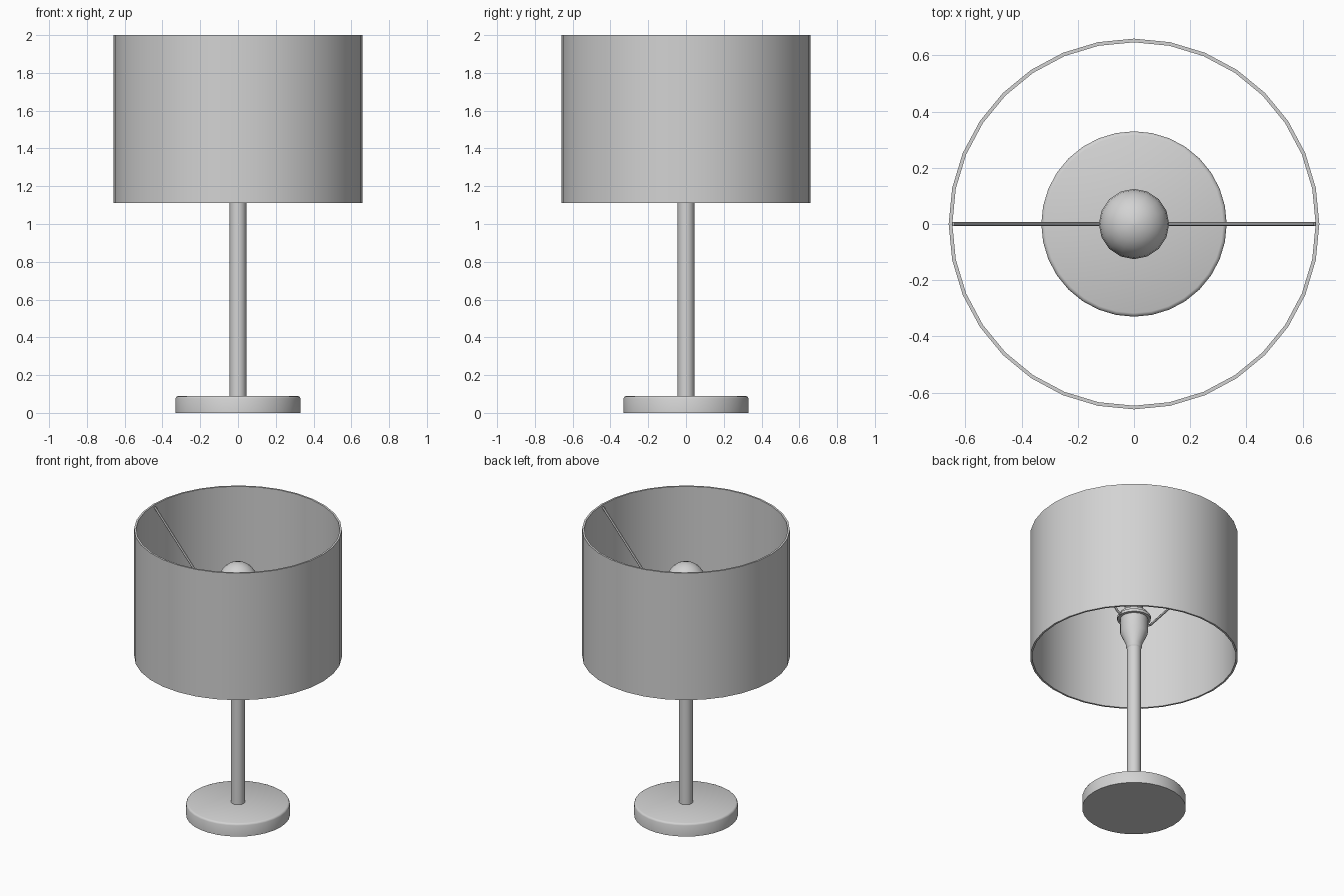
import bpy
import bmesh
import math

cube = bpy.data.objects.get("Cube")
if cube:
    bpy.data.objects.remove(cube, do_unlink=True)

# One plain grey for the whole lamp
grey = bpy.data.materials.new("light_grey")
grey.use_nodes = True
grey.diffuse_color = (0.65, 0.65, 0.65, 1)
grey.node_tree.nodes["Principled BSDF"].inputs["Base Color"].default_value = (0.65, 0.65, 0.65, 1)


def finish(obj, angle):
    """Give the object its colour and smooth shading."""
    obj.data.materials.append(grey)
    bpy.ops.object.select_all(action="DESELECT")
    obj.select_set(True)
    bpy.context.view_layer.objects.active = obj
    bpy.ops.object.shade_smooth_by_angle(angle=math.radians(angle))


def lathe(name, profile, sides=32, closed=False, angle=40):
    """Revolve (radius, z) points about z; open profiles get end caps."""
    bm = bmesh.new()
    rings = []
    for r, z in profile:
        steps = [2 * math.pi * i / sides for i in range(sides)]
        rings.append([bm.verts.new((r * math.cos(a), r * math.sin(a), z)) for a in steps])
    pairs = list(zip(rings, rings[1:]))
    if closed:
        pairs.append((rings[-1], rings[0]))
    else:
        bm.faces.new(rings[0])
        bm.faces.new(rings[-1])
    for low, high in pairs:
        for i in range(sides):
            j = (i + 1) % sides
            bm.faces.new((low[i], low[j], high[j], high[i]))
    bmesh.ops.recalc_face_normals(bm, faces=bm.faces)
    mesh = bpy.data.meshes.new(name)
    bm.to_mesh(mesh)
    bm.free()
    obj = bpy.data.objects.new(name, mesh)
    bpy.context.collection.objects.link(obj)
    finish(obj, angle)
    return obj


def rod(name, points, radius):
    """Round wire along a path, converted to a mesh."""
    curve = bpy.data.curves.new(name, "CURVE")
    curve.dimensions = "3D"
    curve.bevel_depth = radius
    curve.bevel_resolution = 1
    curve.use_fill_caps = True
    spline = curve.splines.new("POLY")
    spline.points.add(len(points) - 1)
    for p, co in zip(spline.points, points):
        p.co = (*co, 1)
    obj = bpy.data.objects.new(name, curve)
    bpy.context.collection.objects.link(obj)
    bpy.ops.object.select_all(action="DESELECT")
    obj.select_set(True)
    bpy.context.view_layer.objects.active = obj
    bpy.ops.object.convert(target="MESH")
    finish(bpy.context.object, 50)


# Base disc with a softened top edge, and the pole
lathe("base", [(0.33, 0), (0.33, 0.077), (0.326, 0.086), (0.317, 0.09)], angle=60)
lathe("pole", [(0.044, 0.08), (0.044, 1.2)], sides=24)

# Flared bulb socket
lathe("socket", [(0.044, 1.17), (0.05, 1.18), (0.05, 1.2), (0.088, 1.285),
                 (0.088, 1.43), (0.07, 1.44)], sides=24)

# Collar that holds the shade arms
lathe("shade_collar", [(0.086, 1.385), (0.107, 1.385), (0.107, 1.405), (0.086, 1.405)],
      sides=24, closed=True)

# Round bulb narrowing to its neck
bulb_radius, bulb_z = 0.125, 1.64
bulb = [(0.055, 1.42), (0.06, 1.49)]
for step in range(3, 12):
    a = math.pi * step / 12
    bulb.append((bulb_radius * math.sin(a), bulb_z - bulb_radius * math.cos(a)))
bulb.append((0.004, bulb_z + bulb_radius))
lathe("bulb", bulb, sides=16, angle=60)

# Thin-walled drum shade
lathe("shade", [(0.66, 1.11), (0.66, 2), (0.647, 2), (0.647, 1.11)], closed=True)

# Bent wire arms from the collar up to the shade rim
for side, sign in (("left", 1), ("right", -1)):
    path = [(0.095, 1.395), (0.118, 1.385), (0.14, 1.4), (0.645, 1.985)]
    rod(side + "_shade_arm", [(sign * x, 0, z) for x, z in path], 0.008)
